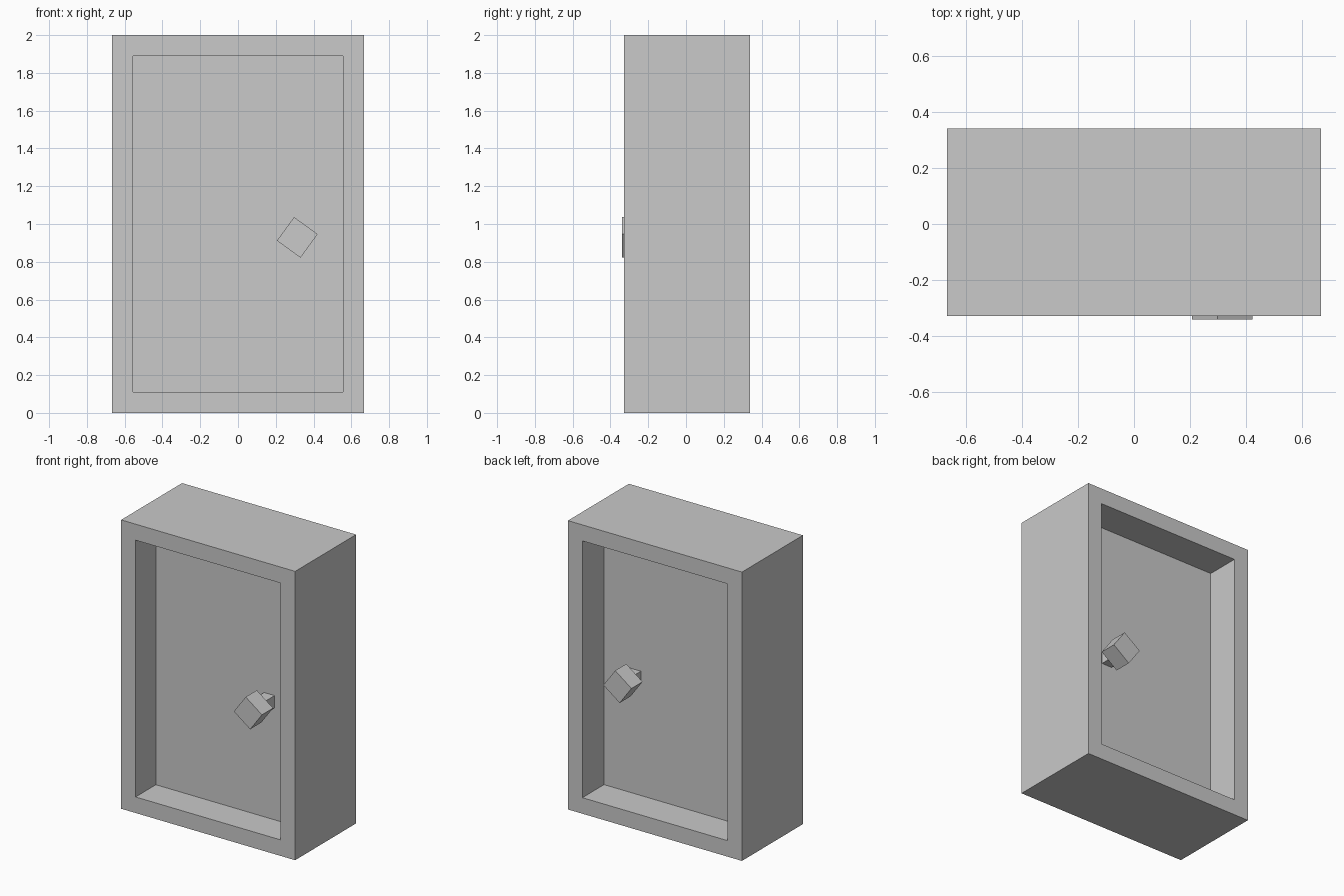
import bpy, bmesh
from math import radians
from mathutils import Matrix, Vector

cube = bpy.data.objects.get("Cube")
if cube:
    bpy.data.objects.remove(cube, do_unlink=True)

grey = bpy.data.materials.new("plain grey")
grey.use_nodes = True
colour = (0.588, 0.588, 0.588, 1)
grey.diffuse_color = colour
grey.node_tree.nodes["Principled BSDF"].inputs["Base Color"].default_value = colour


def add_box(bm, centre, size, turn=0):
    matrix = (Matrix.Translation(centre) @ Matrix.Rotation(radians(turn), 4, 'Y')
              @ Matrix.Diagonal((*size, 1)))
    bmesh.ops.create_cube(bm, size=1, matrix=matrix)


def finish(bm, name):
    bmesh.ops.recalc_face_normals(bm, faces=bm.faces)
    mesh = bpy.data.meshes.new(name)
    bm.to_mesh(mesh)
    bm.free()
    mesh.materials.append(grey)
    obj = bpy.data.objects.new(name, mesh)
    bpy.context.scene.collection.objects.link(obj)


FRONT, BACK = -0.327, 0.34
PANEL_FRONT, PANEL_BACK = -0.105, 0.103

# Thick frame with a door panel recessed on both sides
bm = bmesh.new()
add_box(bm, (0, (FRONT + BACK) / 2, 1), (1.333, BACK - FRONT, 2))
bm.normal_update()
for side, panel_y in ((-1, PANEL_FRONT), (1, PANEL_BACK)):
    face = next(f for f in bm.faces if f.normal.y * side > 0.9)
    bmesh.ops.inset_region(bm, faces=[face], thickness=0.111, use_even_offset=True)
    panel = bmesh.ops.extrude_discrete_faces(bm, faces=[face])["faces"][0]
    for v in panel.verts:
        v.co.y = panel_y
finish(bm, "door_and_frame")

# Knobs: square neck and tilted block head, one per side
KNOB = Vector((0.314, 0, 0.929))
for name, panel_y, inner, outer, turn in (
        ("front", PANEL_FRONT, -0.218, -0.34, 36),
        ("back", PANEL_BACK, 0.181, 0.302, -36)):
    bm = bmesh.new()
    add_box(bm, KNOB + Vector((0, (panel_y + inner) / 2, 0)),
            (0.08, abs(inner - panel_y), 0.085))
    finish(bm, name + "_knob_neck")
    bm = bmesh.new()
    add_box(bm, KNOB + Vector((0, (inner + outer) / 2, 0)),
            (0.154, abs(outer - inner), 0.154), turn)
    finish(bm, name + "_knob_head")
